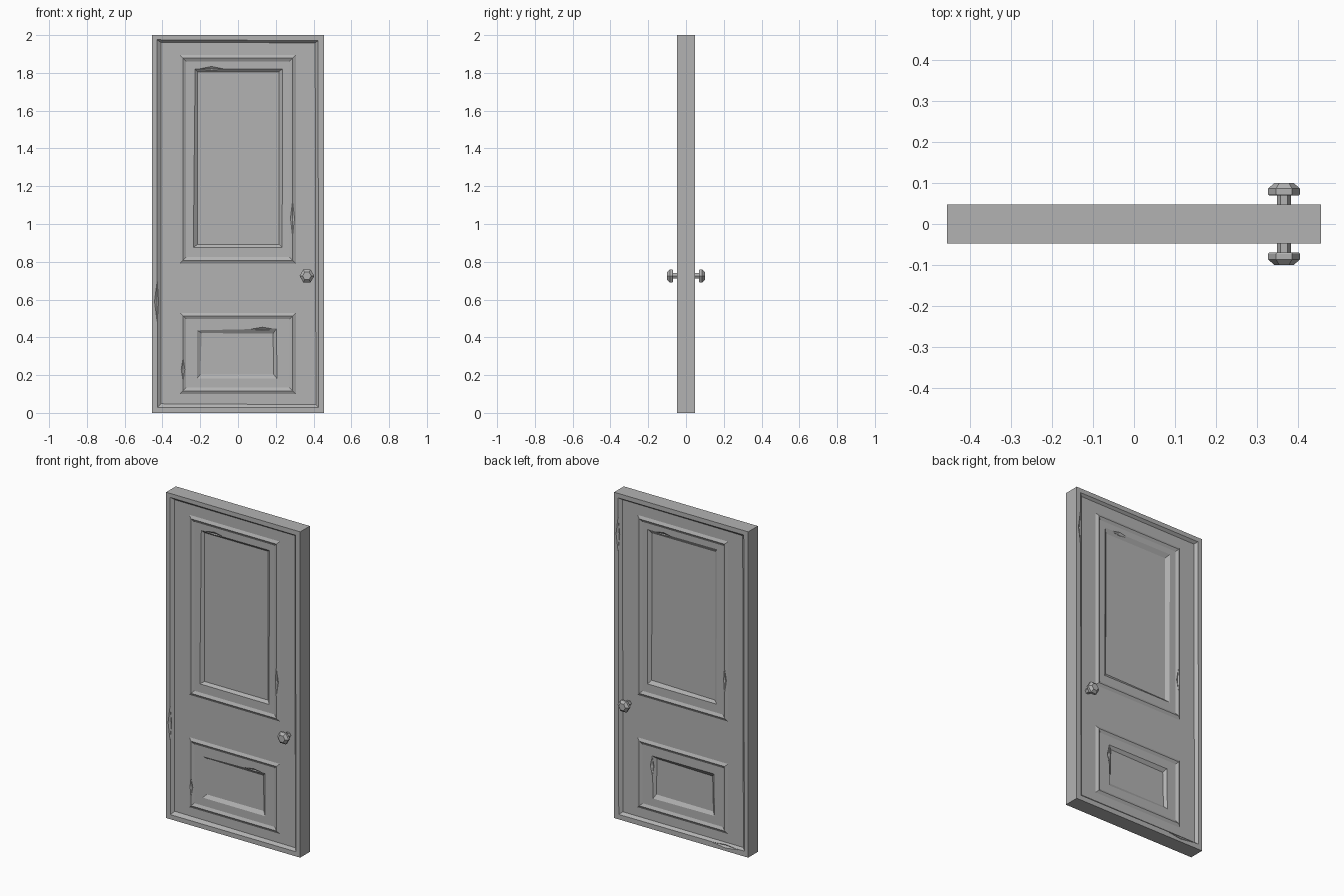
import bpy, bmesh, math, random
from mathutils import Matrix, Vector

cube = bpy.data.objects.get("Cube")
if cube:
    bpy.data.objects.remove(cube, do_unlink=True)
random.seed(4)

grey = bpy.data.materials.new("plain_grey")
grey.use_nodes = True
grey.diffuse_color = (0.45, 0.45, 0.45, 1)
grey.node_tree.nodes["Principled BSDF"].inputs["Base Color"].default_value = (0.45, 0.45, 0.45, 1)

# Distances from the middle plane of the door
RIM, FIELD, BEAD, FLOOR = 0.047, 0.032, 0.041, 0.018


def make_object(name, bm):
    bmesh.ops.recalc_face_normals(bm, faces=bm.faces[:])
    mesh = bpy.data.meshes.new(name)
    bm.to_mesh(mesh)
    bm.free()
    mesh.materials.append(grey)
    obj = bpy.data.objects.new(name, mesh)
    bpy.context.collection.objects.link(obj)
    return obj


def ring(bm, rect, y, inset=0.0, wobble=0.0):
    """Four corners of a rectangle, optionally worn out of square."""
    x0, x1, z0, z1 = rect
    x0, x1, z0, z1 = x0 + inset, x1 - inset, z0 + inset, z1 - inset
    return [bm.verts.new((x + random.uniform(-wobble, wobble), y,
                          z + random.uniform(-wobble, wobble)))
            for x, z in ((x0, z0), (x1, z0), (x1, z1), (x0, z1))]


def bridge(bm, a, b):
    for i in range(4):
        j = (i + 1) % 4
        bm.faces.new((a[i], a[j], b[j], b[i]))


def loop_edges(bm, loop):
    return [bm.edges.new((loop[i], loop[(i + 1) % 4])) for i in range(4)]


# Door slab: rim, recessed field, beads and sunken panels on both sides
PANELS = [
    ((-0.308, 0.306, 0.79, 1.895), (-0.232, 0.236, 0.875, 1.823)),
    ((-0.308, 0.306, 0.10, 0.53), (-0.215, 0.206, 0.186, 0.442)),
]
bm = bmesh.new()
outlines = []
for side in (-1, 1):
    outer = ring(bm, (-0.455, 0.455, 0, 2), side * RIM)
    outlines.append(outer)
    lip = ring(bm, (-0.428, 0.426, 0.03, 1.973), side * RIM, 0, 0.003)
    field = ring(bm, (-0.41, 0.41, 0.046, 1.958), side * FIELD, 0, 0.004)
    bridge(bm, outer, lip)
    bridge(bm, lip, field)
    boundary = loop_edges(bm, field) if not field[0].link_edges else [
        bm.edges.get((field[i], field[(i + 1) % 4])) for i in range(4)]
    for bead_rect, opening in PANELS:
        foot = ring(bm, bead_rect, side * FIELD)
        boundary += loop_edges(bm, foot)
        crest = ring(bm, bead_rect, side * BEAD, 0.017)
        inner = ring(bm, bead_rect, side * FIELD, 0.034)
        edge = ring(bm, opening, side * FIELD, 0, 0.005)
        floor = ring(bm, opening, side * FLOOR, 0.019, 0.004)
        for a, b in ((foot, crest), (crest, inner), (inner, edge), (edge, floor)):
            bridge(bm, a, b)
        bm.faces.new(floor)
    bmesh.ops.triangle_fill(bm, edges=boundary, use_beauty=True,
                            normal=Vector((0, side, 0)))
bridge(bm, *outlines)
door = make_object("door_slab", bm)

# Worn nicks along the edges: x, z, y, half width, half height
NICKS = [
    (-0.428, 0.59, -RIM, 0.014, 0.11),
    (0.288, 1.03, -BEAD, 0.024, 0.09),
    (-0.291, 0.23, -BEAD, 0.018, 0.06),
    (0.13, 0.442, -FIELD, 0.07, 0.012),
    (-0.14, 1.82, -FIELD, 0.07, 0.014),
    (0.428, 1.75, RIM, 0.014, 0.11),
    (-0.289, 1.04, BEAD, 0.02, 0.08),
    (0.206, 0.38, FIELD, 0.014, 0.06),
    (0.13, 1.82, FIELD, 0.07, 0.014),
    (-0.3, 0.03, RIM, 0.09, 0.012),
]
bm = bmesh.new()
for x, z, y, w, h in NICKS:
    depth = 0.011
    place = Matrix.Translation((x, y, z)) @ Matrix.Diagonal((w, depth, h, 1))
    tips = [bm.verts.new(place @ Vector(p)) for p in
            ((1, 0, 0), (0, 0, 1), (-1, 0, 0), (0, 0, -1), (0, 1, 0), (0, -1, 0))]
    for i in range(4):
        for apex in tips[4:]:
            bm.faces.new((tips[i], tips[(i + 1) % 4], apex))
cutter = make_object("nick_cutter", bm)
cutter.hide_render = True
cutter.hide_viewport = True
cutter.display_type = 'WIRE'
wear = door.modifiers.new("nicks", 'BOOLEAN')
wear.operation = 'DIFFERENCE'
wear.solver = 'EXACT'
wear.object = cutter

# Six-sided knobs: shaft and tapered head as one turned profile
PROFILE = [(0.017, 0.02), (0.017, 0.071), (0.036, 0.069), (0.039, 0.073),
           (0.039, 0.086), (0.023, 0.1)]
for name, side in (("front_knob", -1), ("back_knob", 1)):
    bm = bmesh.new()
    rows = []
    for radius, y in PROFILE:
        rows.append([bm.verts.new((0.365 + radius * math.cos(k * math.pi / 3), side * y,
                                   0.725 + radius * math.sin(k * math.pi / 3)))
                     for k in range(6)])
    for a, b in zip(rows, rows[1:]):
        for k in range(6):
            n = (k + 1) % 6
            bm.faces.new((a[k], a[n], b[n], b[k]))
    bm.faces.new(rows[0])
    bm.faces.new(rows[-1])
    make_object(name, bm)
